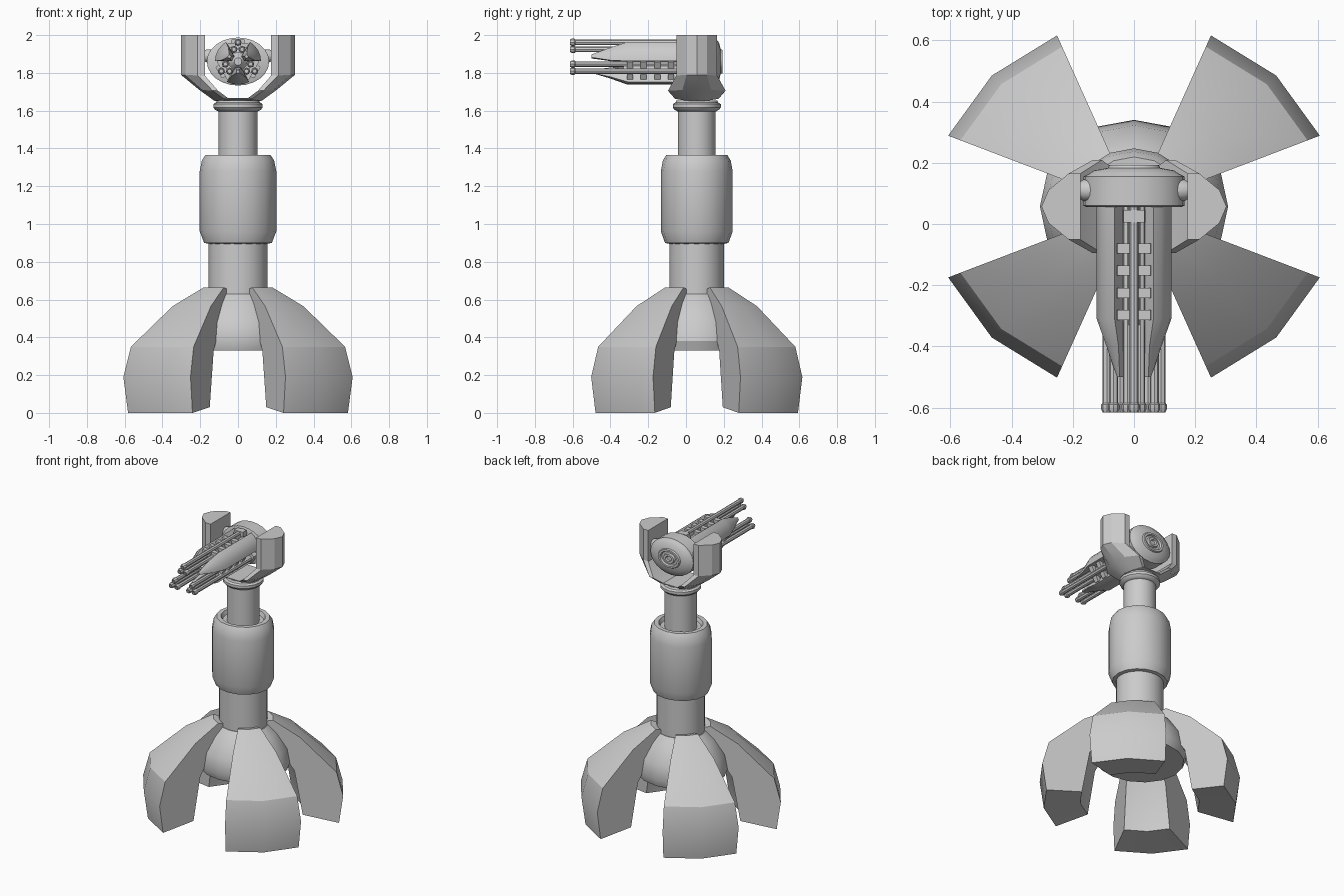
import bpy, bmesh
from math import sin, cos, pi, radians

if "Cube" in bpy.data.objects:
    bpy.data.objects.remove(bpy.data.objects["Cube"])

CY = 0.057          # the column axis sits slightly behind the origin
GUN = (0, 0.0, 1.86)


def loft(name, rings, angle=30):
    """Skin closed rings of points in order and cap both ends."""
    bm = bmesh.new()
    vs = [[bm.verts.new(p) for p in r] for r in rings]
    n = len(rings[0])
    for a, b in zip(vs, vs[1:]):
        for i in range(n):
            j = (i + 1) % n
            bm.faces.new((a[i], a[j], b[j], b[i]))
    bm.faces.new(vs[0])
    bm.faces.new(vs[-1])
    bmesh.ops.recalc_face_normals(bm, faces=bm.faces)
    me = bpy.data.meshes.new(name)
    bm.to_mesh(me)
    bm.free()
    ob = bpy.data.objects.new(name, me)
    bpy.context.collection.objects.link(ob)
    bpy.ops.object.select_all(action='DESELECT')
    ob.select_set(True)
    bpy.context.view_layer.objects.active = ob
    bpy.ops.object.shade_smooth_by_angle(angle=radians(angle))
    return ob


def lathe(name, prof, c, axis='z', n=16, sx=1.0):
    """Turn (radius, height) pairs round an axis through c."""
    rings = []
    for r, h in prof:
        ring = []
        for i in range(n):
            u, v = r * cos(2 * pi * i / n), r * sin(2 * pi * i / n)
            p = {'z': (u * sx, v, h), 'y': (u * sx, h, v), 'x': (h, u, v)}[axis]
            ring.append([p[k] + c[k] for k in range(3)])
        rings.append(ring)
    return loft(name, rings)


def polar(r, a, y=0.0, t=0.0):
    """Point at radius r, angle a, tangential offset t around the gun axis."""
    return (r * cos(a) - t * sin(a), y, GUN[2] + r * sin(a) + t * cos(a))


# Domed core and four shell-like legs
lathe("base_core", [(.265, .33), (.283, .38), (.265, .48), (.20, .58), (.15, .63)],
      (0, CY, 0), sx=1.086)
leg = [(.58, 0), (.605, .19), (.565, .35), (.345, .565), (.18, .665),
       (.14, .655), (.15, .58), (.31, .33), (.36, .03)]
for mx, my, nm in ((1, 1, "back_right"), (-1, 1, "back_left"),
                   (1, -1, "front_right"), (-1, -1, "front_left")):
    loft("leg_" + nm, [[(mx * 1.086 * r * cos(a), CY + my * r * sin(a), z) for r, z in leg]
                       for a in (pi / 8, pi / 4, 3 * pi / 8)])

# Column: lower tube, swollen barrel, upper tube and collar
lathe("lower_column", [(.145, .55), (.145, .93)], (0, CY, 0), n=32, sx=1.07)
lathe("middle_barrel", [(.145, .895), (.168, .9), (.190, .96), (.190, 1.28), (.18, 1.335),
                        (.162, 1.365), (.135, 1.365), (.125, 1.34)], (0, CY, 0), sx=1.066)
lathe("upper_column", [(.10, 1.32), (.10, 1.61)], (0, CY, 0), n=32, sx=1.03)
lathe("collar", [(.10, 1.595), (.118, 1.605), (.127, 1.617), (.127, 1.635),
                 (.113, 1.643), (.108, 1.655)], (0, CY, 0), sx=1.03)

# Fork yoke: faceted section swept from one arm tip to the other
half = [((.175, 2.0), (.302, 2.0), .108), ((.175, 1.785), (.302, 1.79), .108),
        ((.105, 1.705), (.205, 1.71), .152), ((.055, 1.668), (.122, 1.65), .115)]
section = [(0, -1), (.3, -1), (.82, -.5), (1, 0), (.82, .5), (.3, 1), (0, 1)]
stations = [(1, s) for s in half] + [(-1, s) for s in reversed(half)]
loft("yoke", [[(m * (i[0] + (o[0] - i[0]) * t), CY + w * y, i[1] + (o[1] - i[1]) * t)
               for t, y in section] for m, (i, o, w) in stations], angle=20)
for m in (1, -1):
    lathe("pivot_pin", [(.035, m * .13), (.035, m * .165), (.025, m * .182), (.025, m * .21)],
          (0, .11, 1.89), 'x', 12)

# Gun drum with stepped rings at the back
lathe("gun_drum", [(.118, .055), (.127, .06), (.127, .155), (.112, .165), (.10, .175),
                   (.066, .183), (.062, .193), (.05, .193), (.046, .18), (.034, .18),
                   (.03, .193), (.018, .193), (.014, .183), (.005, .183)],
      GUN, 'y', 24, sx=1.3)
lathe("gun_hub", [(.05, .06), (.05, -.36), (.02, -.40)], GUN, 'y', 12)

# Three barrel clusters, each with three thin barrels and cross ribs
for k in range(3):
    a = pi / 2 + k * 2 * pi / 3
    cx, _, cz = polar(.077, a)
    for j in range(3):
        b = a + j * 2 * pi / 3
        c = (cx + .025 * cos(b), 0, cz + .025 * sin(b))
        lathe("thin_barrel", [(.015, .06), (.015, -.585), (.019, -.59), (.019, -.605),
                              (.014, -.615), (.009, -.615), (.009, -.58)], c, 'y', 8)
    ribs = [(y, .016, .06, .072, .098) for y in (-.08, -.152, -.225, -.297)]
    ribs.append((.025, .02, .038, .085, .118))
    for y, hy, w, r0, r1 in ribs:
        loft("barrel_rib", [[polar(r, a, y + d, t) for r, t in
                             ((r0, -w), (r0, w), (r1, w * .9), (r1, -w * .9))]
                            for d in (-hy, hy)])
    # Rail running along the cluster
    loft("barrel_rail", [[polar(r, a, y, t) for r, t in
                          ((.07, -.02), (.07, .02), (.105, .012), (.105, -.012))]
                         for y in (.055, -.33)])

    # Tapered armour shroud between the clusters
    s = a + pi / 3
    rings = []
    for y, ri, ro, spread in ((.06, .03, .122, .50), (-.31, .03, .122, .50),
                              (-.40, .035, .09, .45), (-.50, .045, .06, .15)):
        rings.append([polar(ro, s + d * spread, y) for d in (-1, -.5, 0, .5, 1)] +
                     [polar(ri, s + d * spread, y) for d in (1, -1)])
    loft("gun_shroud", rings)
